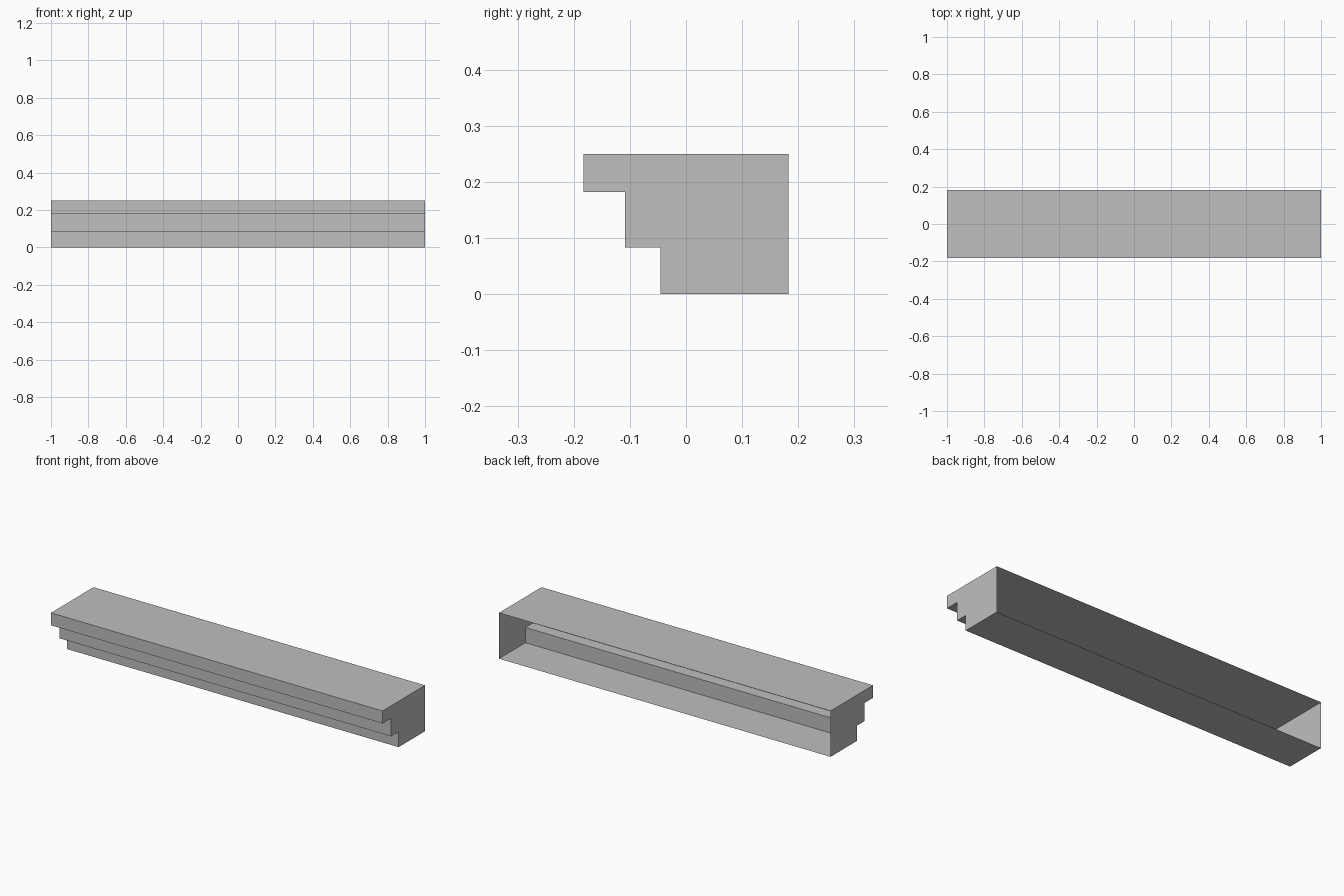
import bpy
import bmesh

cube = bpy.data.objects.get("Cube")
if cube:
    bpy.data.objects.remove(cube, do_unlink=True)

# Plain grey finish
grey = bpy.data.materials.new("plain_grey")
grey.use_nodes = True
colour = (0.52, 0.52, 0.52, 1)
grey.diffuse_color = colour
grey.node_tree.nodes["Principled BSDF"].inputs["Base Color"].default_value = colour

# Stepped cross-section (y, z), from the bottom back edge round to the top back edge
HALF_LENGTH = 1.0
profile = [(0.183, 0), (-0.045, 0), (-0.045, 0.083), (-0.109, 0.083),
           (-0.109, 0.182), (-0.183, 0.182), (-0.183, 0.25), (0.183, 0.25)]

bm = bmesh.new()
left_end = [bm.verts.new((HALF_LENGTH, y, z)) for y, z in profile]
right_end = [bm.verts.new((-HALF_LENGTH, y, z)) for y, z in profile]

# Thin bottom, steps and top; the back stays open
for i in range(len(profile) - 1):
    bm.faces.new((left_end[i], right_end[i], right_end[i + 1], left_end[i + 1]))

# End caps, facing outward
bm.faces.new(left_end[::-1])
bm.faces.new(right_end)

bm.normal_update()
# Make the top face up, and everything else outward with it
if bm.faces[:][len(profile) - 2].normal.z < 0:
    bmesh.ops.reverse_faces(bm, faces=bm.faces[:])

mesh = bpy.data.meshes.new("stepped_cornice")
bm.to_mesh(mesh)
bm.free()
mesh.materials.append(grey)
cornice = bpy.data.objects.new("stepped_cornice", mesh)
bpy.context.collection.objects.link(cornice)
